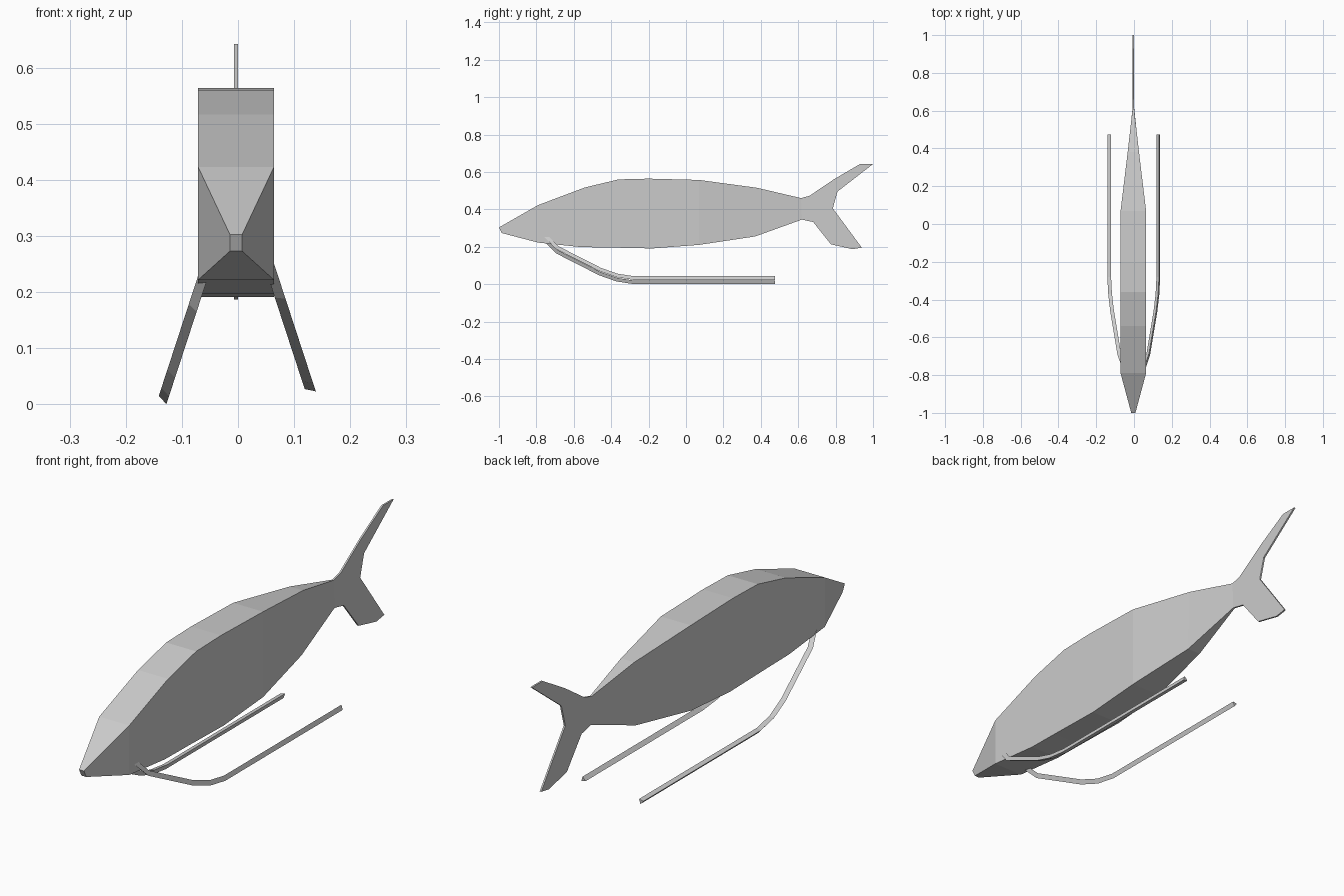
import bpy, bmesh
from mathutils import Vector

if "Cube" in bpy.data.objects:
    bpy.data.objects.remove(bpy.data.objects["Cube"])

MID = -0.0035  # the body sits slightly off the centre line


def new_object(name, bm):
    bmesh.ops.recalc_face_normals(bm, faces=bm.faces[:])
    mesh = bpy.data.meshes.new(name)
    bm.to_mesh(mesh)
    bm.free()
    obj = bpy.data.objects.new(name, mesh)
    bpy.context.collection.objects.link(obj)
    return obj


def loft(name, rings, caps=True):
    bm = bmesh.new()
    loops = [[bm.verts.new(p) for p in ring] for ring in rings]
    n = len(loops[0])
    for a, b in zip(loops, loops[1:]):
        for i in range(n):
            j = (i + 1) % n
            bm.faces.new((a[i], a[j], b[j], b[i]))
    if caps:
        bm.faces.new(loops[0])
        bm.faces.new(loops[-1])
    return new_object(name, bm)


# Fish body: (y top, z top, y bottom, z bottom, half width)
stations = [
    (-1.0, 0.303, -0.985, 0.273, 0.011),
    (-0.79, 0.423, -0.79, 0.222, 0.0675),
    (-0.54, 0.517, -0.56, 0.198, 0.0675),
    (-0.36, 0.560, -0.42, 0.196, 0.0675),
    (-0.20, 0.564, -0.18, 0.191, 0.0675),
    (0.07, 0.557, 0.07, 0.210, 0.0675),
    (0.38, 0.515, 0.37, 0.255, 0.030),
    (0.615, 0.460, 0.62, 0.345, 0.0035),
]
loft("fish_body", [
    [(MID - w, yt, zt), (MID + w, yt, zt), (MID + w, yb, zb), (MID - w, yb, zb)]
    for yt, zt, yb, zb, w in stations])

# Forked tail fin: thin plate cut to a side profile
tail = [(0.615, 0.460), (0.66, 0.472), (0.79, 0.56), (0.93, 0.642), (1.0, 0.642),
        (0.81, 0.495), (0.785, 0.405), (0.94, 0.195), (0.89, 0.187),
        (0.775, 0.213), (0.68, 0.332), (0.62, 0.345)]
loft("tail_fin", [[(MID + t, y, z) for y, z in tail] for t in (-0.0035, 0.0035)])

# Runners: three-sided tubes bent in a plane that leans towards the body
path = [(-0.75, 0.225), (-0.69, 0.163), (-0.46, 0.046), (-0.37, 0.014), (-0.28, 0.0), (0.475, 0.0)]
triangle = [(-0.0117, 0.0), (0.0058, -0.0101), (0.0058, 0.0101)]


def runner(name, side, base_z):
    across = Vector((0.95, 0, 0.31 * side))
    pts = [Vector((side * (0.13 - 0.327 * h), y, base_z + h)) for y, h in path]
    rings = []
    for i, p in enumerate(pts):
        before = (p - pts[i - 1]).normalized() if i else Vector()
        after = (pts[i + 1] - p).normalized() if i < len(pts) - 1 else Vector()
        up = across.cross((before + after).normalized())
        rings.append([p + across * n + up * m for n, m in triangle])
    loft(name, rings)


runner("right_runner", 1, 0.031)
runner("left_runner", -1, 0.0117)
